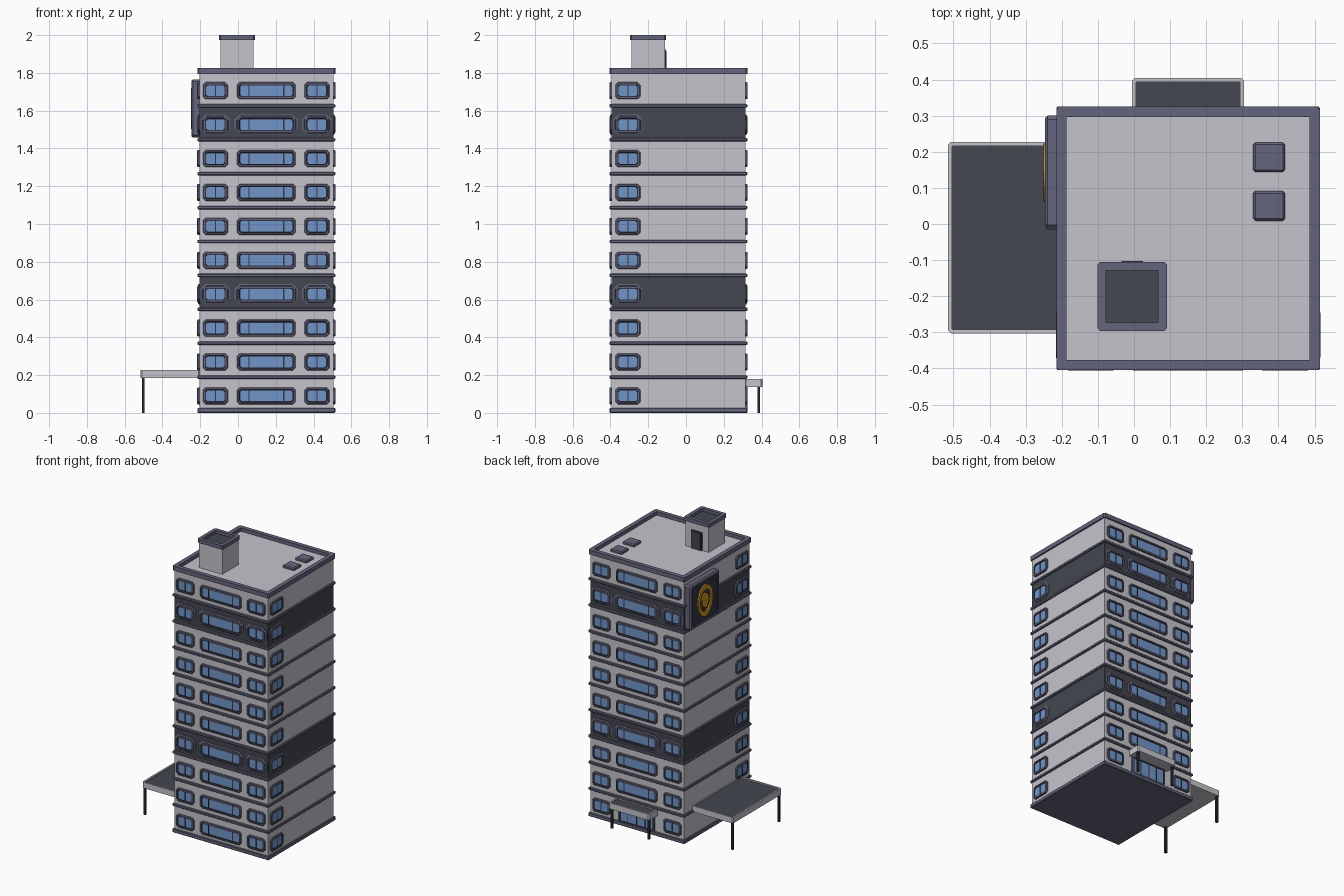
import bpy, bmesh, math
from mathutils import Vector

if "Cube" in bpy.data.objects:
    bpy.data.objects.remove(bpy.data.objects["Cube"])

def mat(name, r, g, b):
    m = bpy.data.materials.new(name)
    m.diffuse_color = (r, g, b, 1)
    m.use_nodes = True
    m.node_tree.nodes["Principled BSDF"].inputs["Base Color"].default_value = m.diffuse_color
    return m

WALL = mat("pale_wall", .56, .55, .60)
DARK = mat("dark_slate", .056, .063, .08)
TRIM = mat("purple_grey_trim", .13, .13, .205)
GLASS = mat("blue_glass", .165, .30, .59)
FRAME = mat("deep_frame", .035, .038, .06)
POST = mat("black_metal", .018, .021, .028)
GOLD = mat("gold", .60, .30, .015)

def finish(bm, name, mats):
    bmesh.ops.recalc_face_normals(bm, faces=bm.faces[:])
    me = bpy.data.meshes.new(name)
    bm.to_mesh(me)
    bm.free()
    for m in mats:
        me.materials.append(m)
    ob = bpy.data.objects.new(name, me)
    bpy.context.collection.objects.link(ob)
    return ob

def cube(x0, x1, y0, y1, z0, z1):
    bm = bmesh.new()
    bmesh.ops.create_cube(bm, size=1)
    for v in bm.verts:
        v.co = Vector(((x0 + x1) / 2 + v.co.x * (x1 - x0),
                       (y0 + y1) / 2 + v.co.y * (y1 - y0),
                       (z0 + z1) / 2 + v.co.z * (z1 - z0)))
    return bm

def box(name, x0, x1, y0, y1, z0, z1, m, bevel=0):
    ob = finish(cube(x0, x1, y0, y1, z0, z1), name, [m])
    if bevel:
        b = ob.modifiers.new("chamfer", 'BEVEL')
        b.width, b.segments = bevel, 1
    return ob

def tray(name, x0, x1, y0, y1, z0, z1, rim, depth, m, floor):
    """Box with a sunken top of another colour."""
    bm = cube(x0, x1, y0, y1, z0, z1)
    edges = [e for e in bm.edges if abs(e.verts[0].co.z - e.verts[1].co.z) > 1e-4]
    bmesh.ops.bevel(bm, geom=edges, offset=.008, segments=1, affect='EDGES')
    top = max(bm.faces, key=lambda f: f.calc_center_median().z)
    bmesh.ops.inset_region(bm, faces=[top], thickness=rim)
    low = bmesh.ops.extrude_discrete_faces(bm, faces=[top])['faces'][0]
    for v in low.verts:
        v.co.z -= depth
    low.material_index = 1
    return finish(bm, name, [m, floor])

# Building footprint
CX, CY, H = .15, -.04, .355
FLOOR, N = .1795, 10
DARK_FLOORS = (3, 8)

# Each facade maps (u along wall, z, d outward) to world space
SIDES = {
    "front": lambda u, z, d: Vector((u, CY - H - d, z)),
    "back": lambda u, z, d: Vector((u, CY + H + d, z)),
    "right": lambda u, z, d: Vector((CX + H + d, u, z)),
    "left": lambda u, z, d: Vector((CX - H - d, u, z)),
}

def octagon(w, h, c):
    a, b = w / 2, h / 2
    return [(a, b - c), (a - c, b), (c - a, b), (-a, b - c),
            (-a, c - b), (c - a, -b), (a - c, -b), (a, c - b)]

def panel(bm, P, u, z, rings, mats):
    """Lofted stack of chamfered rectangles: (w, h, chamfer, outward)."""
    loops = [[bm.verts.new(P(u + a, z + b, d)) for a, b in octagon(w, h, c)]
             for w, h, c, d in rings]
    bm.faces.new(loops[0])
    for k in range(len(loops) - 1):
        for i in range(8):
            j = (i + 1) % 8
            f = bm.faces.new((loops[k][i], loops[k][j], loops[k + 1][j], loops[k + 1][i]))
            f.material_index = mats[k]
    bm.faces.new(loops[-1]).material_index = mats[-1]

def window(bm, P, u, z, w, h, bars, big=False, c=.014):
    # 0 trim, 1 deep frame, 2 glass
    if big:
        panel(bm, P, u, z, [(w + .026, h + .018, .028, -.004), (w + .026, h + .018, .028, .004),
                            (w + .012, h + .006, .024, .007)], [0, 0, 1])
    panel(bm, P, u, z, [(w, h, c, -.004), (w, h, c, .008), (w - .008, h - .008, c * .85, .011),
                        (w - .022, h - .022, c * .7, .011), (w - .025, h - .025, c * .7, .0075),
                        (w - .034, h - .034, c * .6, .0075)], [0, 0, 0, 1, 1, 2])
    for b in bars:
        panel(bm, P, u + b, z, [(.006, h - .03, .001, .005), (.006, h - .03, .001, .0095)], [1, 1])

# Storeys, bands and windows
for k in range(N):
    z0 = k * FLOOR + .01
    dark = k in DARK_FLOORS
    top = z0 + FLOOR if k < N - 1 else 1.801
    box(f"storey_{k + 1}", CX - H, CX + H, CY - H, CY + H, z0, top, DARK if dark else WALL)
    t = H + .01
    box(f"floor_band_{k + 1}", CX - t, CX + t, CY - t, CY + t,
        0 if k == 0 else z0 - .009, .026 if k == 0 else z0 + .009, TRIM, .004)
    bm = bmesh.new()
    zc = k * FLOOR + .09
    for side, P in SIDES.items():
        if side in ("front", "back"):
            window(bm, P, -.12, zc, .132, .09, [0], dark)
            window(bm, P, .418, zc, .132, .09, [0], dark)
            if side == "front" or k > 0:
                window(bm, P, .15, zc, .31, .09, [-.092, .092], dark)
        else:
            window(bm, P, -.308, zc, .132, .09, [0], dark)
    finish(bm, f"windows_{k + 1}", [TRIM, FRAME, GLASS])

# Entrance doors at the back
bm = bmesh.new()
window(bm, SIDES["back"], .15, .082, .27, .125, [-.065, 0, .065], c=.003)
finish(bm, "entrance_doors", [TRIM, FRAME, GLASS])

# Roof with parapet
tray("roof_parapet", CX - .365, CX + .365, CY - .365, CY + .365, 1.795, 1.825, .031, .026, TRIM, DARK)
for i, y in enumerate((.05, .185)):
    box(f"roof_vent_{i + 1}", .33, .418, y - .041, y + .041, 1.795, 1.818, TRIM, .006)

# Rooftop stair house
box("stair_house", -.093, .083, -.288, -.112, 1.795, 1.978, WALL)
tray("stair_house_cap", -.101, .091, -.297, -.105, 1.974, 2.0, .026, .02, TRIM, DARK)
box("stair_door_frame", -.045, .035, -.115, -.106, 1.798, 1.925, FRAME)
box("stair_door", -.035, .025, -.115, -.103, 1.798, 1.915, DARK)

# Canopies on posts
tray("side_canopy", -.515, -.2, -.303, .227, .186, .226, .012, .008, WALL, DARK)
tray("entrance_canopy", -.005, .305, .31, .405, .138, .18, .012, .008, WALL, DARK)
for n, x, y, z in (("side_post_1", -.502, -.288, .19), ("side_post_2", -.502, .212, .19),
                   ("entrance_post_1", .01, .385, .14), ("entrance_post_2", .29, .385, .14)):
    box(n, x - .007, x + .007, y - .007, y + .007, 0, z, POST)

# Sign board on the left wall, with a plain gold oval ornament
bm = bmesh.new()
panel(bm, SIDES["left"], .143, 1.612,
      [(.316, .308, .012, -.005), (.316, .308, .012, .034), (.300, .292, .012, .042),
       (.276, .268, .010, .042), (.268, .260, .010, .036)], [0, 0, 0, 1, 1])
finish(bm, "sign_board", [TRIM, FRAME])

def oval(name, profile, n=24):
    """Oval lofted from (scale, outward) pairs."""
    bm = bmesh.new()
    loops = [[bm.verts.new(SIDES["left"](.143 + .08 * s * math.cos(a), 1.612 + .108 * s * math.sin(a), d))
              for a in (2 * math.pi * i / n for i in range(n))] for s, d in profile]
    for a, b in zip(loops, loops[1:] + loops[:1]):
        for i in range(n):
            j = (i + 1) % n
            bm.faces.new((a[i], a[j], b[j], b[i]))
    finish(bm, name, [GOLD])

oval("gold_ring", [(1, .034), (1, .045), (.7, .045), (.7, .034)])
oval("gold_centre", [(.45, .034), (.45, .045), (.02, .045), (.02, .034)])
